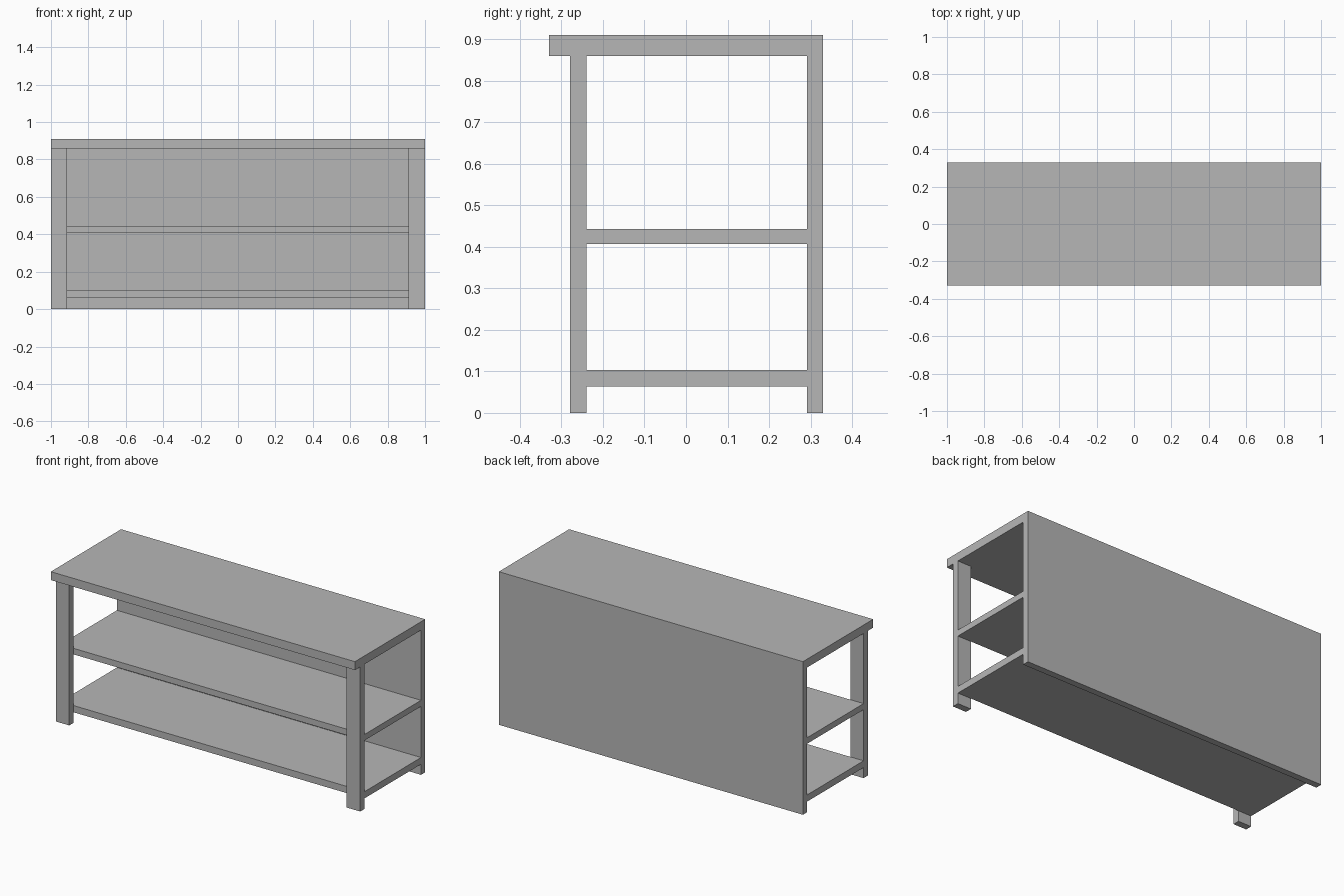
import bpy

if "Cube" in bpy.data.objects:
    bpy.data.objects.remove(bpy.data.objects["Cube"])

# Mid-grey finish shared by all parts
grey = bpy.data.materials.new("grey_finish")
grey.diffuse_color = (0.47, 0.47, 0.47, 1)
grey.use_nodes = True
grey.node_tree.nodes["Principled BSDF"].inputs["Base Color"].default_value = grey.diffuse_color


def box(name, x, y, z):
    """Box from (min, max) ranges on each axis."""
    bpy.ops.mesh.primitive_cube_add(
        size=1, location=[(a + b) / 2 for a, b in (x, y, z)])
    ob = bpy.context.object
    ob.name = name
    ob.scale = [b - a for a, b in (x, y, z)]
    bpy.ops.object.transform_apply(location=False, rotation=False, scale=True)
    ob.data.materials.append(grey)
    return ob


FULL = (-1, 1)

# Worktop overhanging the front legs
box("worktop", FULL, (-0.33, 0.33), (0.86, 0.91))

# Solid back panel down to the floor
box("back_panel", FULL, (0.291, 0.33), (0, 0.86))

# Two full-width shelves between the front legs and back panel
for name, z in (("lower_shelf", (0.063, 0.103)), ("middle_shelf", (0.407, 0.443))):
    box(name, FULL, (-0.24, 0.291), z)

# Flat front legs, flush with the ends
for name, x in (("front_leg_left", (-1, -0.914)), ("front_leg_right", (0.911, 1))):
    box(name, x, (-0.28, -0.24), (0, 0.86))
